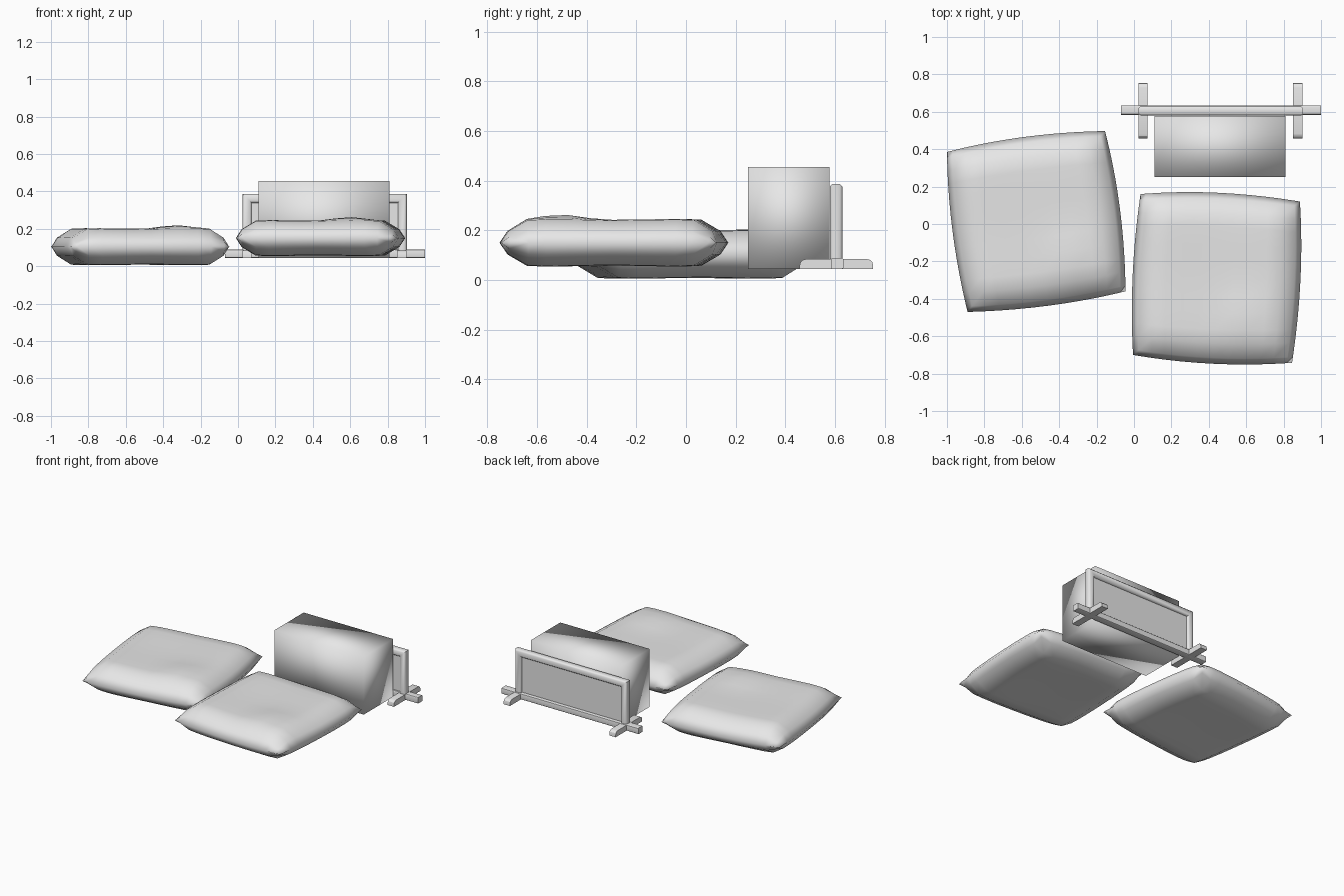
import bpy, bmesh, math
from mathutils import Vector

if "Cube" in bpy.data.objects:
    bpy.data.objects.remove(bpy.data.objects["Cube"])

grey = bpy.data.materials.new("plain_grey")
grey.diffuse_color = (0.8, 0.8, 0.8, 1)
grey.use_nodes = True
grey.node_tree.nodes["Principled BSDF"].inputs["Base Color"].default_value = grey.diffuse_color


def finish(bm, name, smooth=None):
    bmesh.ops.recalc_face_normals(bm, faces=bm.faces)
    me = bpy.data.meshes.new(name)
    bm.to_mesh(me)
    bm.free()
    me.materials.append(grey)
    ob = bpy.data.objects.new(name, me)
    bpy.context.collection.objects.link(ob)
    if smooth is not None:
        bpy.ops.object.select_all(action='DESELECT')
        ob.select_set(True)
        bpy.context.view_layer.objects.active = ob
        bpy.ops.object.shade_smooth_by_angle(angle=math.radians(smooth))
    return ob


def box(name, x, y, z, smooth=None, bevel=0, pick=lambda e: True):
    bm = bmesh.new()
    bmesh.ops.create_cube(bm, size=1)
    for v in bm.verts:
        v.co = [lo + (c + 0.5) * (hi - lo) for c, (lo, hi) in zip(v.co, (x, y, z))]
    if bevel:
        bmesh.ops.bevel(bm, geom=[e for e in bm.edges if pick(e)], offset=bevel,
                        segments=3, profile=0.5, affect='EDGES')
    return finish(bm, name, smooth)


# Pillow height from the seam (0) to the middle (1): pinched rim, slightly sunken centre
RIM = [(0, 0), (0.07, 0.5), (0.24, 0.97), (0.4, 1), (1, 0.96)]


def rim(d):
    for (a, p), (b, q) in zip(RIM, RIM[1:]):
        if d <= b:
            return p + (q - p) * (d - a) / (b - a)
    return RIM[-1][1]


def quad(t):
    return (t * (t - 1) / 2, 1 - t * t, t * (t + 1) / 2)


STOPS = [0, 0.07, 0.24, 0.4, 0.6, 0.8, 1]
STEPS = [d - 1 for d in STOPS] + [1 - d for d in STOPS[-2::-1]]


def cushion(name, outline, z, half):
    """outline: 3 rows (front, middle, back) of 3 points (left to right)."""
    bm = bmesh.new()

    def vert(u, v, side):
        x = y = 0
        for wv, row in zip(quad(v), outline):
            for wu, p in zip(quad(u), row):
                x += wu * wv * p[0]
                y += wu * wv * p[1]
        h = half * rim(1 - abs(u)) * rim(1 - abs(v))
        if side > 0:  # soft lump in the stuffing
            h += 0.02 * math.exp(-((u - 0.35) ** 2 + (v + 0.45) ** 2) / 0.06)
        return bm.verts.new((x, y, z + side * h))

    for side in (1, -1):
        g = [[vert(u, v, side) for u in STEPS] for v in STEPS]
        for a, b in zip(g, g[1:]):
            for i in range(len(STEPS) - 1):
                bm.faces.new((a[i], a[i + 1], b[i + 1], b[i]))
    bmesh.ops.remove_doubles(bm, verts=bm.verts, dist=0.0005)
    return finish(bm, name, 180)


# Floor cushions
cushion("left_cushion", [[(-0.89, -0.47), (-0.46, -0.437), (-0.045, -0.36)],
                         [(-0.97, -0.04), (-0.52, 0.015), (-0.075, 0.08)],
                         [(-1.0, 0.385), (-0.59, 0.465), (-0.155, 0.497)]], 0.104, 0.099)
cushion("right_cushion", [[(-0.005, -0.70), (0.42, -0.747), (0.845, -0.742)],
                          [(-0.007, -0.27), (0.44, -0.29), (0.89, -0.3)],
                          [(0.035, 0.16), (0.45, 0.167), (0.887, 0.12)]], 0.15, 0.096)

# Back block, shaded softly across its edges
box("back_block", (0.11, 0.81), (0.25, 0.578), (0.045, 0.455), 180)

# Stand: base bar and rounded cross feet
box("base_bar", (-0.07, 1.0), (0.584, 0.634), (0.045, 0.088), 30, 0.006,
    lambda e: abs(e.verts[0].co.x - e.verts[1].co.x) > 0.5)


def upper_end(e):
    a, b = e.verts
    return abs(a.co.x - b.co.x) > 0.01 and min(a.co.z, b.co.z) > 0.06


for side, x in (("left", 0.048), ("right", 0.876)):
    box(side + "_foot", (x - 0.025, x + 0.025), (0.458, 0.754), (0.045, 0.084), 30, 0.025, upper_end)

# Upright frame: inverted U with a chamfered section
bm = bmesh.new()
T, C = 0.048, 0.01
section = [(C, 0.58), (T - C, 0.58), (T, 0.58 + C), (T, 0.63 - C),
           (T - C, 0.63), (C, 0.63), (0, 0.63 - C), (0, 0.58 + C)]
L, R, TOP, BOT = 0.025, 0.903, 0.387, 0.06
rings = []
for corner in (lambda s: (L + s, BOT), lambda s: (L + s, TOP - s),
               lambda s: (R - s, TOP - s), lambda s: (R - s, BOT)):
    rings.append([bm.verts.new((corner(s)[0], y, corner(s)[1])) for s, y in section])
for a, b in zip(rings, rings[1:]):
    for i in range(8):
        j = (i + 1) % 8
        bm.faces.new((a[i], a[j], b[j], b[i]))
bm.faces.new(rings[0])
bm.faces.new(rings[-1])
finish(bm, "upright_frame", 50)

# Thin panel filling the frame
box("frame_panel", (0.065, 0.863), (0.598, 0.612), (0.08, 0.35))
